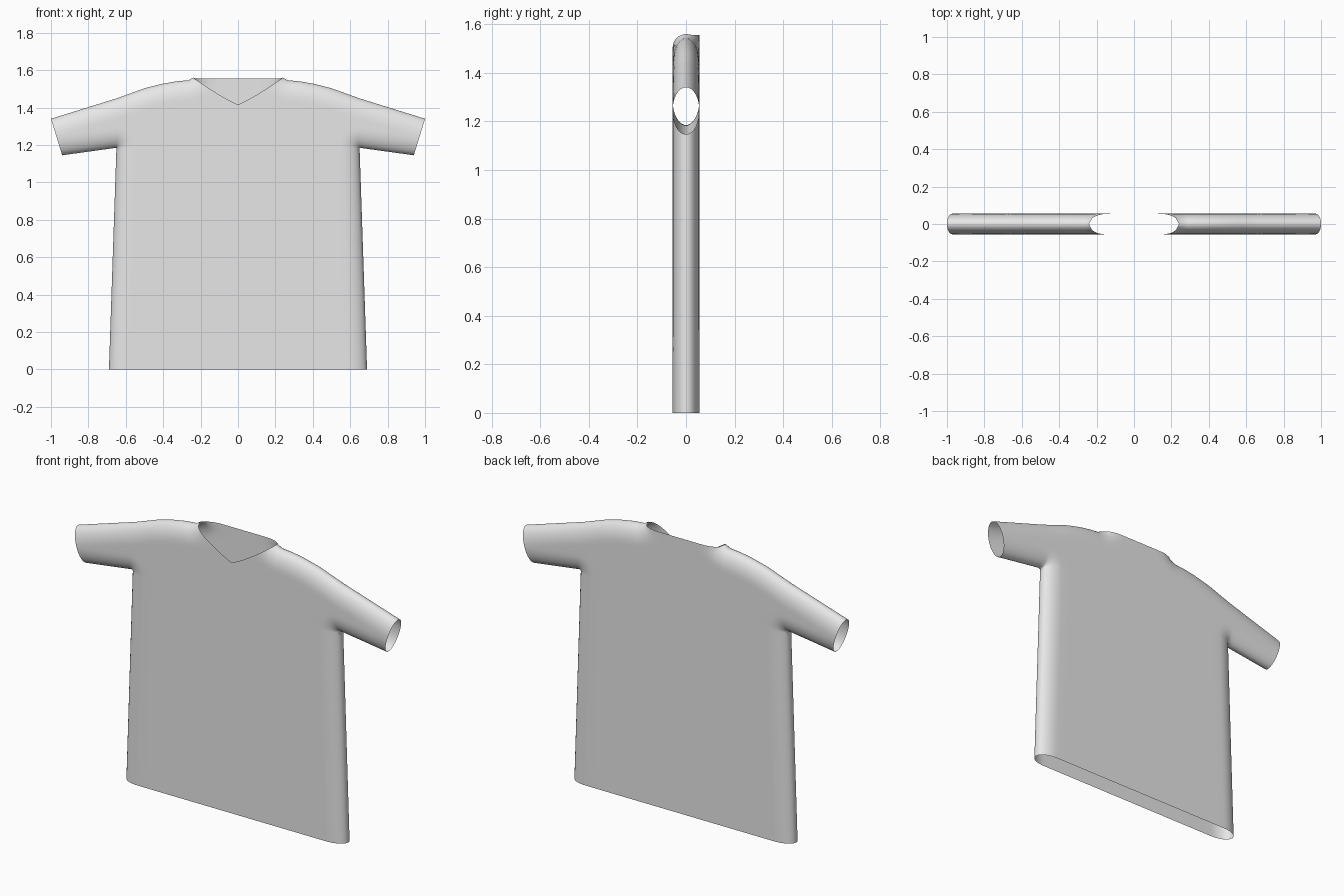
import bpy, bmesh, math
from mathutils import Vector

cube = bpy.data.objects.get("Cube")
if cube:
    bpy.data.objects.remove(cube, do_unlink=True)

DEPTH, ROUND = 0.055, 0.1            # half thickness, width of the rounded edge
ARMPIT = Vector((0.65, 1.185))
HEM = Vector((0.69, 0))
CUFF_LOW, CUFF_TOP = Vector((0.94, 1.145)), Vector((1.0, 1.34))
NECK = 0.24
SHOULDER = [Vector(p) for p in ((NECK, 1.56), (0.265, 1.546), (0.33, 1.54), (0.4, 1.528),
                                (0.5, 1.503), (0.58, 1.474), (0.65, 1.449))]

# Seams where the front and back cloth meet
seams = list(zip(SHOULDER, SHOULDER[1:] + [CUFF_TOP])) + [(HEM, ARMPIT), (ARMPIT, CUFF_LOW)]


def seam_distance(p):
    best = 9.0
    for a, b in seams:
        ab = b - a
        t = max(0, min(1, (p - a).dot(ab) / ab.length_squared))
        best = min(best, (p - a - ab * t).length)
    return best


def top_edge(x, side):
    if x < NECK - 1e-5:              # V neck at the front, straight neckline behind
        return 1.415 + 0.145 * (x / NECK) ** 1.15 if side < 0 else 1.555
    for a, b in zip(SHOULDER, SHOULDER[1:]):
        if x <= b.x + 1e-5:
            return a.y + (b.y - a.y) * (x - a.x) / (b.x - a.x)
    return SHOULDER[-1].y


def torso(u, v, side):
    p = HEM.lerp(ARMPIT, v)
    return Vector((p.x * u, p.y))


def yoke(u, v, side):
    x = ARMPIT.x * u
    return Vector((x, ARMPIT.y + (top_edge(x, side) - ARMPIT.y) * v))


def sleeve(u, v, side):
    return ARMPIT.lerp(CUFF_LOW, u).lerp(SHOULDER[-1].lerp(CUFF_TOP, u), v)


def add_patch(bm, shape, us, vs, side):
    grid = []
    for u in us:
        column = []
        for v in vs:
            p = shape(u, v, side)
            k = 1 - min(1, seam_distance(p) / ROUND)
            column.append(bm.verts.new((p.x, side * DEPTH * math.sqrt(max(0, 1 - k * k)), p.y)))
        grid.append(column)
    for a, b in zip(grid, grid[1:]):
        for j in range(len(vs) - 1):
            quad = [a[j], b[j], b[j + 1], a[j + 1]]
            bm.faces.new(quad if side < 0 else quad[::-1])


# Spacing is tighter towards the rounded edges
columns = [x / ARMPIT.x for x in (0, 0.06, 0.12, 0.16, 0.19, 0.21, 0.225, NECK, 0.265, 0.29, 0.33,
                                  0.4, 0.45, 0.5, 0.55, 0.57, 0.59, 0.61, 0.625, 0.637, 0.645, ARMPIT.x)]
even = [i / 12 for i in range(13)]
eased = [(1 - math.cos(math.pi * i / 24)) / 2 for i in range(25)]
rows = even[:-1] + [0.94, 0.96, 0.98, 1.0]

bm = bmesh.new()
for side in (-1, 1):
    add_patch(bm, torso, columns, rows, side)
    add_patch(bm, yoke, columns, eased, side)
    add_patch(bm, sleeve, even, eased, side)
bmesh.ops.remove_doubles(bm, verts=bm.verts, dist=0.0002)
for f in bm.faces:
    f.smooth = True
mesh = bpy.data.meshes.new("shirt")
bm.to_mesh(mesh)
bm.free()

shirt = bpy.data.objects.new("shirt", mesh)
bpy.context.collection.objects.link(shirt)
mirror = shirt.modifiers.new("left_right", 'MIRROR')
mirror.merge_threshold = 0.0005

# Plain fabric
fabric = bpy.data.materials.new("light_grey_fabric")
fabric.use_nodes = True
color = (0.8, 0.8, 0.8, 1)
fabric.diffuse_color = color
fabric.node_tree.nodes["Principled BSDF"].inputs["Base Color"].default_value = color
mesh.materials.append(fabric)
